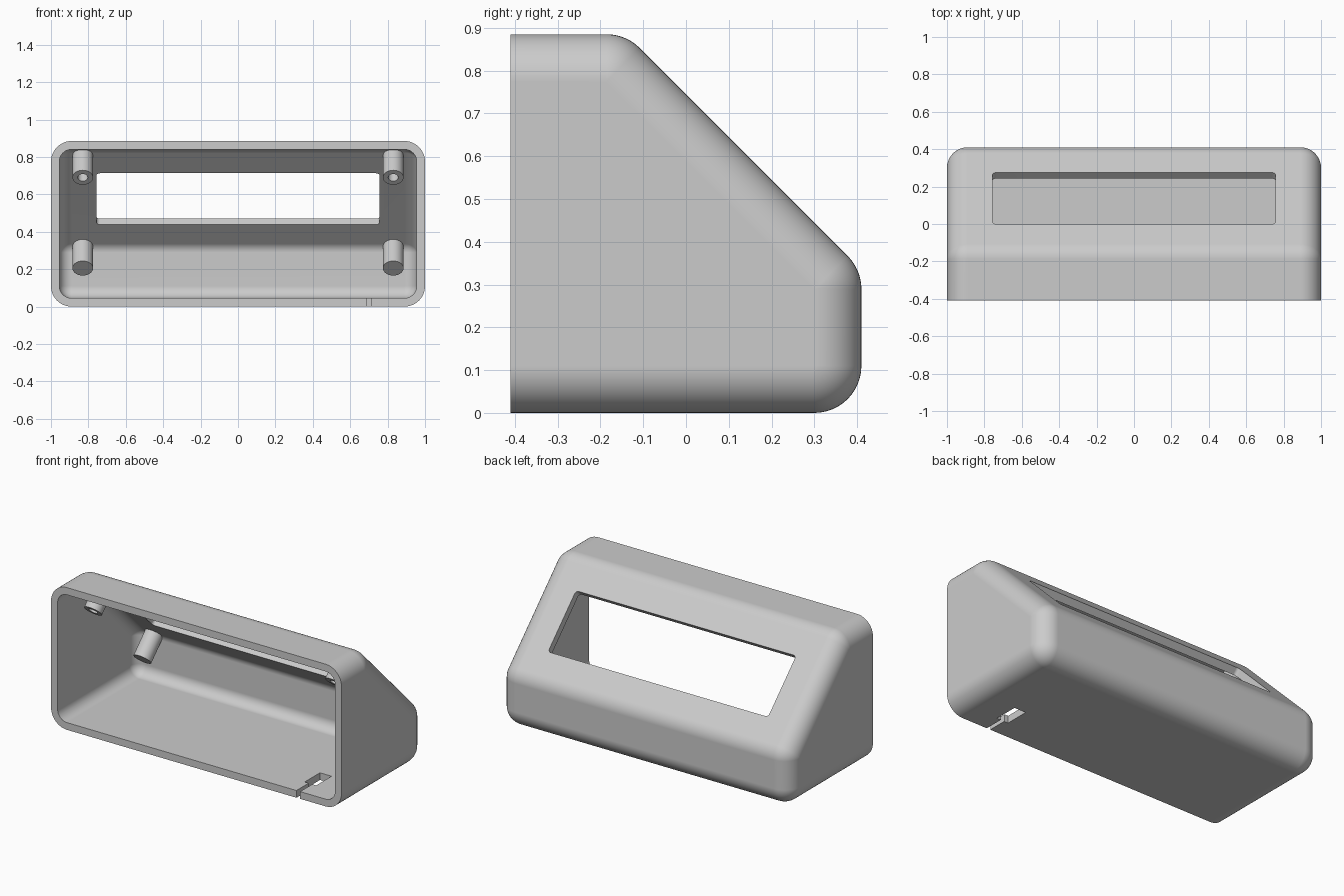
import bpy, bmesh
from math import sin, cos, pi, radians, sqrt
from mathutils import Matrix, Vector

if "Cube" in bpy.data.objects:
    bpy.data.objects.remove(bpy.data.objects["Cube"], do_unlink=True)

grey = bpy.data.materials.new("light_grey_plastic")
grey.use_nodes = True
GREY = (0.6, 0.6, 0.6, 1)
grey.diffuse_color = GREY
grey.node_tree.nodes["Principled BSDF"].inputs["Base Color"].default_value = GREY

R, WALL, FRONT = 0.11, 0.045, -0.41      # corner radius, wall, open front
SLOPE = Matrix.Rotation(radians(-45), 4, 'X')  # local z = slope normal
# Corner centres (y, z) with start and end angle of their rounding
CORNERS = [((0.30, R), -90, 0), ((0.30, 0.289), 0, 45), ((-0.186, 0.775), 45, 90)]


def add_object(name, bm):
    bmesh.ops.recalc_face_normals(bm, faces=bm.faces[:])
    mesh = bpy.data.meshes.new(name)
    bm.to_mesh(mesh)
    bm.free()
    mesh.materials.append(grey)
    obj = bpy.data.objects.new(name, mesh)
    bpy.context.collection.objects.link(obj)
    return obj


def section(radius, front, steps=12):
    """Side profile of the case, grown by radius from the corner centres."""
    pts = [(front, R - radius)]
    for (y, z), start, end in CORNERS:
        for i in range(steps + 1):
            a = radians(start + (end - start) * i / steps)
            pts.append((y + radius * cos(a), z + radius * sin(a)))
    return pts + [(front, CORNERS[-1][0][1] + radius)]


def rounded_body(name, radius, front, steps=12):
    """Skin the side profiles from one rounded end to the other."""
    quarter = [pi / 2 * i / steps for i in range(steps + 1)]
    stations = [(-(1 - R) - radius * cos(a), radius * sin(a)) for a in quarter]
    stations += [(-x, r) for x, r in reversed(stations)]
    bm = bmesh.new()
    rings = [[bm.verts.new((x, y, z)) for y, z in section(r, front)]
             for x, r in stations]
    for a, b in zip(rings, rings[1:]):
        for i in range(len(a)):
            j = (i + 1) % len(a)
            bm.faces.new((a[i], a[j], b[j], b[i]))
    bm.faces.new(rings[0])
    bm.faces.new(rings[-1])
    bmesh.ops.remove_doubles(bm, verts=bm.verts[:], dist=1e-5)
    return add_object(name, bm)


def box(name, size, matrix, round_z=0):
    bm = bmesh.new()
    bmesh.ops.create_cube(bm, size=1)
    bmesh.ops.scale(bm, vec=size, verts=bm.verts[:])
    if round_z:
        upright = [e for e in bm.edges
                   if abs(e.verts[0].co.z - e.verts[1].co.z) > size[2] / 2]
        bmesh.ops.bevel(bm, geom=upright, offset=round_z, segments=6,
                        profile=0.5, affect='EDGES')
    bm.transform(matrix)
    return add_object(name, bm)


def smooth(obj):
    bpy.ops.object.select_all(action='DESELECT')
    obj.select_set(True)
    bpy.context.view_layer.objects.active = obj
    bpy.ops.object.shade_smooth_by_angle(angle=radians(30))
    mod = obj.modifiers.new("even_shading", 'WEIGHTED_NORMAL')
    mod.keep_sharp = True


# Case: rounded body, hollowed, with sloped window and keyhole cable slot
case = rounded_body("case_shell", R, FRONT)
cutters = [
    rounded_body("cavity_cutter", R - WALL, FRONT - 0.1),
    box("window_cutter", (1.515, 0.275 * sqrt(2), 0.14),
        Matrix.Translation((0, 0.1375, 0.6075)) @ SLOPE, 0.02),
    box("slot_cutter", (0.025, 0.2, 0.2), Matrix.Translation((0.702, -0.37, 0))),
    box("slot_end_cutter", (0.08, 0.15, 0.2), Matrix.Translation((0.702, -0.215, 0))),
]
for cutter in cutters:
    cutter.hide_render = True
    mod = case.modifiers.new(cutter.name, 'BOOLEAN')
    mod.operation = 'DIFFERENCE'
    mod.solver = 'EXACT'
    mod.object = cutter
    bpy.context.view_layer.objects.active = case
    bpy.ops.object.modifier_apply(modifier=mod.name)
    bpy.data.objects.remove(cutter, do_unlink=True)
smooth(case)


# Mounting posts square to the sloped wall; the upper ones have screw holes
def post(name, x, y, z, hole):
    length, radius = 0.168, 0.055
    bm = bmesh.new()
    bmesh.ops.create_cone(bm, cap_ends=True, segments=40, radius1=radius,
                          radius2=radius, depth=length)
    if hole:
        bm.normal_update()
        end = min(bm.faces, key=lambda f: f.calc_center_median().z)
        bmesh.ops.inset_region(bm, faces=[end], thickness=0.028)
        inner = bmesh.ops.extrude_discrete_faces(bm, faces=[end])["faces"][0]
        bmesh.ops.translate(bm, verts=inner.verts[:], vec=(0, 0, 0.12))
    centre = Vector((x, y, z)) + SLOPE @ Vector((0, 0, length / 2))
    bm.transform(Matrix.Translation(centre) @ SLOPE)
    smooth(add_object(name, bm))


for side, x in (("left", 0.83), ("right", -0.83)):
    post("upper_post_" + side, x, -0.24, 0.69, True)
    post("lower_post_" + side, x, 0.245, 0.205, False)
